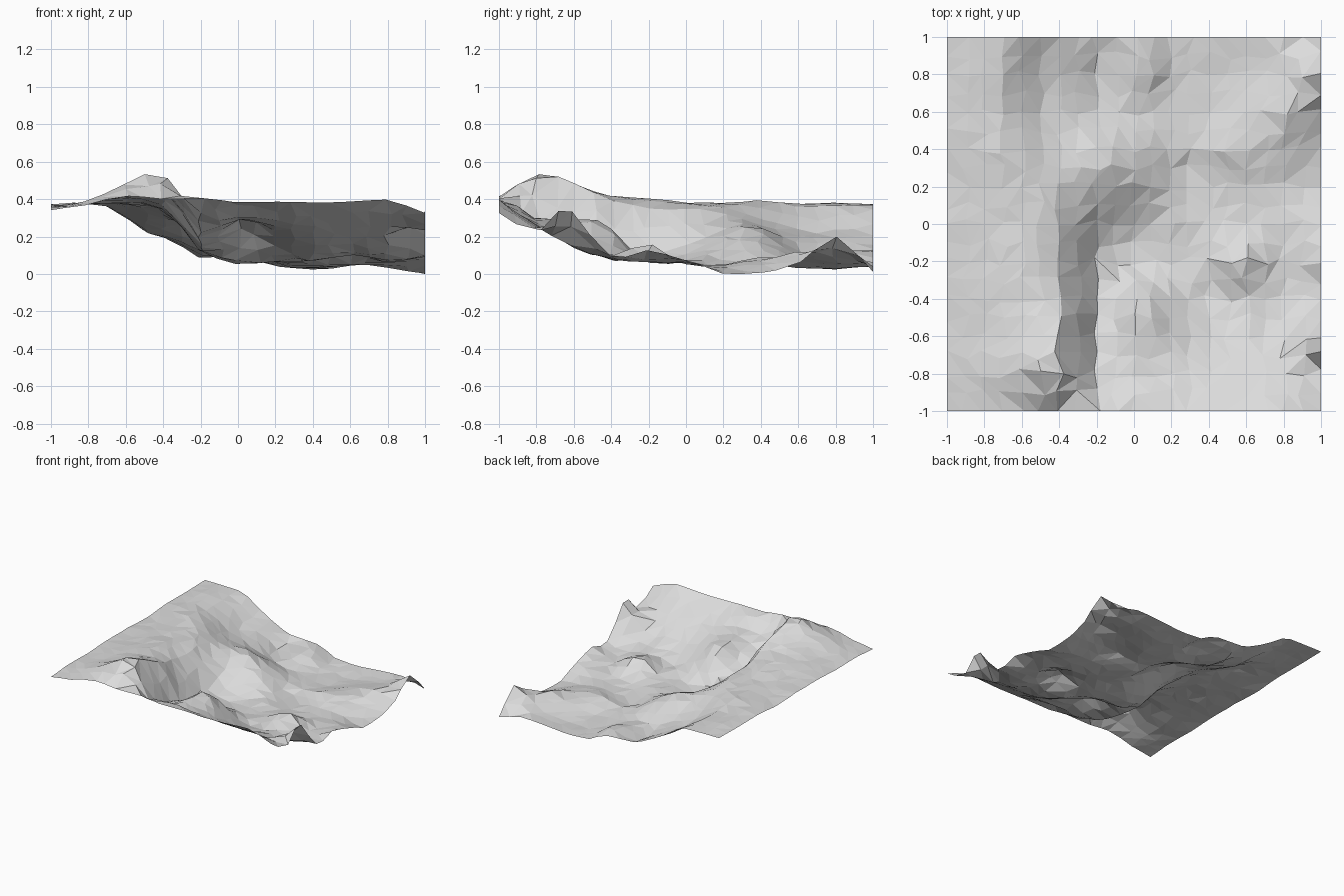
import bpy, bmesh, math, random

if "Cube" in bpy.data.objects:
    bpy.data.objects.remove(bpy.data.objects["Cube"])

random.seed(4)
N = 20  # facets per side

# Control heights in hundredths: rows run back to front, columns left to right
HEIGHTS = [
    [38, 38, 34, 21, 13, 13, 5, 5, 6, 7, 2],
    [38, 38, 31, 20, 9, 12, 5, 3, 5, 9, 21],
    [38, 38, 31, 21, 13, 9, 6, 4, 8, 11, 6],
    [37, 39, 37, 27, 25, 18, 8, 6, 9, 7, 1],
    [36, 38, 38, 33, 24, 18, 8, 4, 6, 4, 1],
    [37, 38, 39, 35, 16, 8, 8, 6, 6, 7, 8],
    [37, 38, 41, 35, 13, 7, 7, 9, 16, 7, 13],
    [37, 39, 42, 39, 15, 23, 15, 8, 11, 8, 10],
    [36, 39, 45, 48, 20, 30, 24, 16, 16, 15, 29],
    [36, 40, 49, 53, 29, 30, 29, 27, 27, 26, 23],
    [35, 38, 42, 41, 41, 39, 39, 39, 39, 40, 33],
]

# Local bumps: x, y, x radius, y radius, height
BUMPS = [(1.0, -0.66, 0.09, 0.09, 0.07), (0.09, 0.84, 0.07, 0.14, 0.03),
         (0.5, 0.42, 0.09, 0.09, 0.03), (0.85, 0.55, 0.09, 0.09, 0.02),
         (0.08, -0.45, 0.1, 0.08, 0.05), (-0.46, -0.75, 0.12, 0.12, 0.01),
         (0.58, -0.22, 0.07, 0.07, 0.02), (-0.12, 0.31, 0.09, 0.08, 0.02),
         (0.05, -0.89, 0.13, 0.06, 0.04), (0.25, 0.3, 0.09, 0.09, -0.02),
         (-0.33, -0.45, 0.06, 0.25, 0.05), (-0.7, 0.7, 0.06, 0.35, 0.02),
         (-0.5, 0.7, 0.06, 0.3, -0.02), (-0.32, 0.78, 0.06, 0.25, 0.02)]


def spline(p, t):
    """Catmull-Rom curve through evenly spaced values."""
    i = min(int(t), len(p) - 2)
    f = t - i
    b, c = p[i], p[i + 1]
    a = p[i - 1] if i > 0 else 2 * b - c
    d = p[i + 2] if i + 2 < len(p) else 2 * c - b
    return b + 0.5 * f * (c - a + f * (2*a - 5*b + 4*c - d + f * (3*(b - c) + d - a)))


def height(x, y):
    u, v = (x + 1) * 5, (1 - y) * 5
    z = spline([spline(row, u) for row in HEIGHTS], v) / 100
    for bx, by, rx, ry, h in BUMPS:
        z += h * math.exp(-((x - bx) / rx)**2 - ((y - by) / ry)**2)
    return max(z, 0.005)


# Terrain sheet with irregular triangular facets
bm = bmesh.new()
grid = []
for j in range(N + 1):
    row = []
    for i in range(N + 1):
        x, y = 2 * i / N - 1, 2 * j / N - 1
        if 0 < i < N:
            x += random.uniform(-0.025, 0.025)
        if 0 < j < N:
            y += random.uniform(-0.025, 0.025)
        z = height(x, y) + random.uniform(-0.004, 0.004)
        row.append(bm.verts.new((x, y, z)))
    grid.append(row)
for j in range(N):
    for i in range(N):
        a, b = grid[j][i], grid[j][i + 1]
        c, d = grid[j + 1][i + 1], grid[j + 1][i]
        # Split each cell along the flatter diagonal
        if abs(a.co.z - c.co.z) < abs(b.co.z - d.co.z):
            tris = ((a, b, c), (a, c, d))
        else:
            tris = ((a, b, d), (b, c, d))
        for t in tris:
            bm.faces.new(t)

# Rest the lowest point on the ground
low = min(v.co.z for v in bm.verts)
for v in bm.verts:
    v.co.z -= low

mesh = bpy.data.meshes.new("terrain")
bm.to_mesh(mesh)
bm.free()
stone = bpy.data.materials.new("light_grey_stone")
stone.diffuse_color = (0.72, 0.72, 0.72, 1)
stone.use_nodes = True
stone.node_tree.nodes["Principled BSDF"].inputs["Base Color"].default_value = stone.diffuse_color
mesh.materials.append(stone)
terrain = bpy.data.objects.new("terrain", mesh)
bpy.context.collection.objects.link(terrain)
